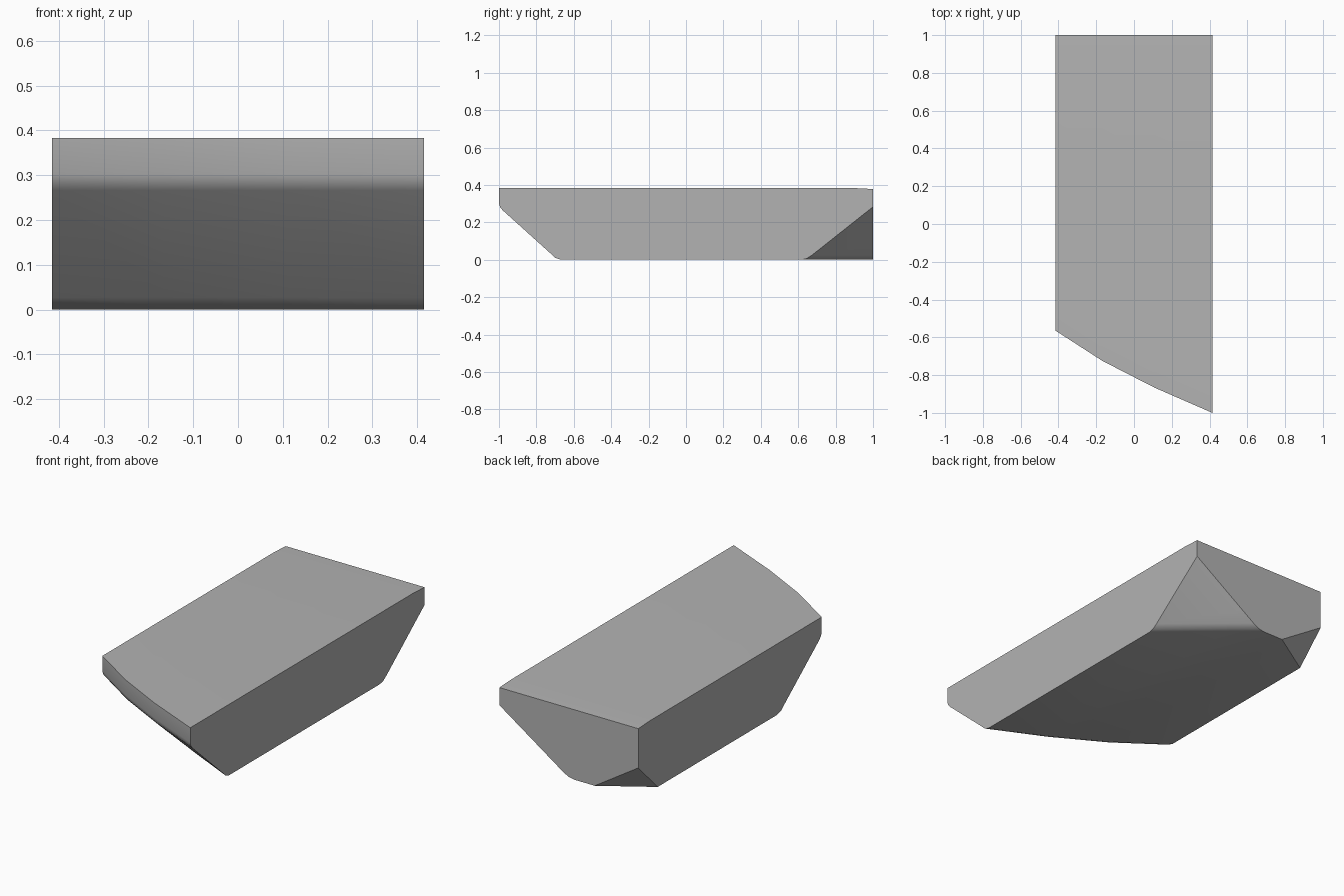
import bpy
import bmesh
import math
from mathutils import Vector

if "Cube" in bpy.data.objects:
    bpy.data.objects.remove(bpy.data.objects["Cube"])

W, TOP = 0.415, 0.383

grey = bpy.data.materials.new("plain grey")
grey.diffuse_color = (0.45, 0.45, 0.45, 1)
grey.use_nodes = True
grey.node_tree.nodes["Principled BSDF"].inputs["Base Color"].default_value = grey.diffuse_color

# curved front edge: (x, y, how far the lower slope is stretched there)
stations = [(-W, -0.565, 1.15), (-0.167, -0.725, 1.09),
            (0.11, -0.867, 1.04), (W, -1.0, 1.0)]
# front profile: (setback, z), upright lip, rounded shoulder, slope, rounded foot
front = [(0, TOP), (0, 0.302), (0.005, 0.283), (0.018, 0.266),
         (0.283, 0.027), (0.301, 0.01), (0.33, 0.0)]

bm = bmesh.new()
rings = []
for x, y, k in stations:
    ring = [bm.verts.new((x, y + d * k, z)) for d, z in front]
    ring += [bm.verts.new(p) for p in ((x, 1, 0), (x, 1, 0.378), (x, 0.9, TOP))]
    rings.append(ring)

# skin between the stations, then close the flat sides
n = len(rings[0])
for a, b in zip(rings, rings[1:]):
    for i in range(n):
        j = (i + 1) % n
        bm.faces.new((a[i], a[j], b[j], b[i]))
bm.faces.new(rings[0])
bm.faces.new(rings[-1])
bmesh.ops.recalc_face_normals(bm, faces=bm.faces)


def cut_corner(p, q, r):
    """Slice off everything beyond the plane through three points and cap it."""
    p, q, r = Vector(p), Vector(q), Vector(r)
    normal = (q - p).cross(r - p).normalized()
    if normal.dot(Vector((0, 0, 0.2)) - p) > 0:
        normal.negate()
    geom = bm.verts[:] + bm.edges[:] + bm.faces[:]
    res = bmesh.ops.bisect_plane(bm, geom=geom, dist=1e-5, plane_co=p,
                                 plane_no=normal, clear_outer=True)
    edges = [e for e in res["geom_cut"] if isinstance(e, bmesh.types.BMEdge)]
    bmesh.ops.holes_fill(bm, edges=edges, sides=0)


# back right lower corner: main slope, then two slices rounding its foot
cut_corner((W, 1, 0.283), (W, 0.674, 0.025), (0.035, 1, 0.025))
cut_corner((W, 0.674, 0.025), (0.035, 1, 0.025), (W, 0.645, 0.006))
cut_corner((W, 0.645, 0.006), (0.0, 1, 0.006), (W, 0.615, 0))
# back left lower corner
cut_corner((-W, 1, 0.166), (-W, 0.835, 0), (-0.155, 1, 0))
bmesh.ops.recalc_face_normals(bm, faces=bm.faces)

mesh = bpy.data.meshes.new("block")
bm.to_mesh(mesh)
bm.free()
mesh.materials.append(grey)
block = bpy.data.objects.new("block", mesh)
bpy.context.collection.objects.link(block)
bpy.context.view_layer.objects.active = block
block.select_set(True)
bpy.ops.object.shade_smooth_by_angle(angle=math.radians(30))
